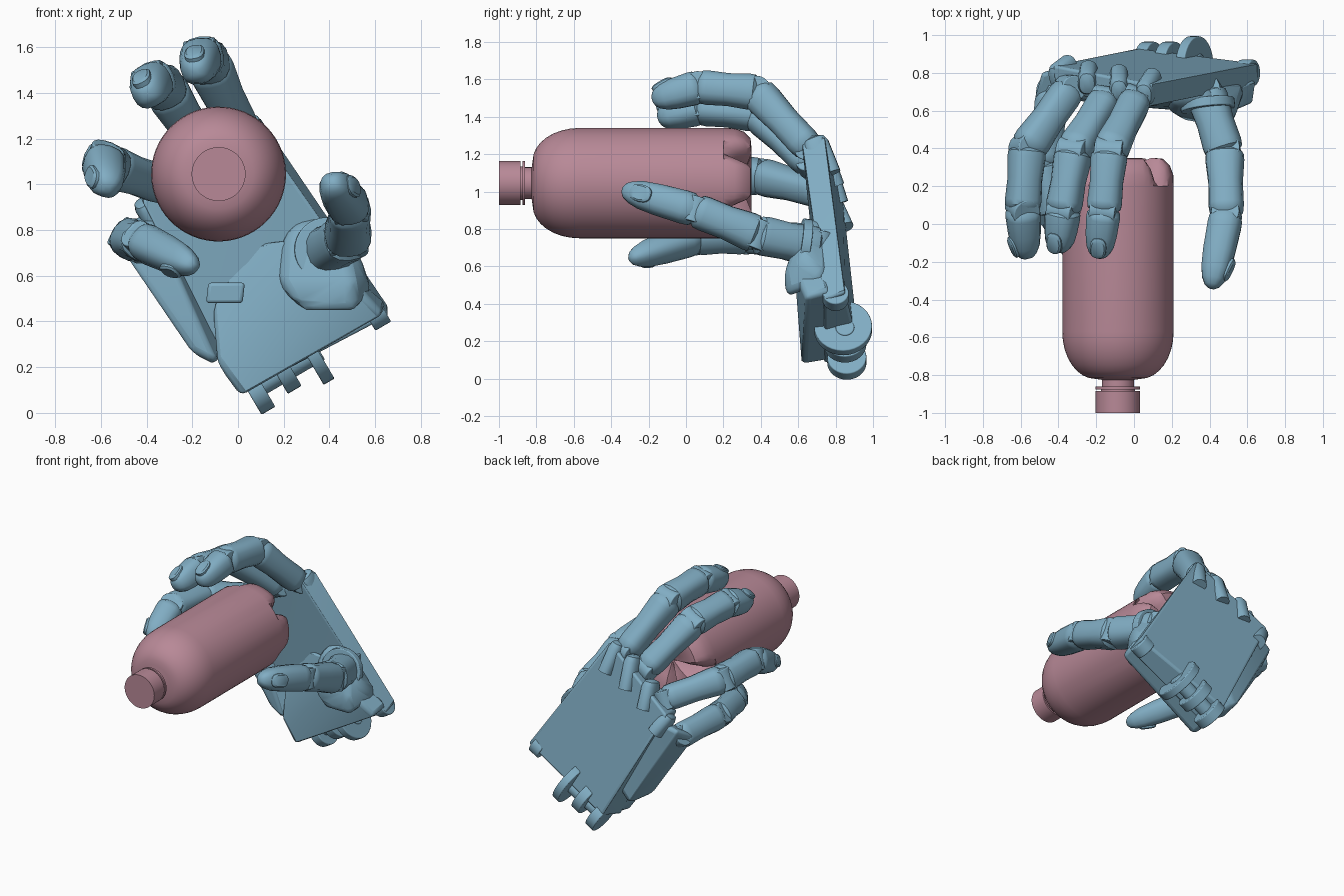
import bpy, bmesh
from math import sin, cos, pi, radians
from mathutils import Vector as V

if "Cube" in bpy.data.objects:
    bpy.data.objects.remove(bpy.data.objects["Cube"])


def material(name, color):
    m = bpy.data.materials.new(name)
    m.diffuse_color = color
    m.use_nodes = True
    m.node_tree.nodes["Principled BSDF"].inputs["Base Color"].default_value = m.diffuse_color
    return m


BLUE = material("hand_blue", (0.22, 0.42, 0.55, 1))
PINK = material("bottle_pink", (0.48, 0.25, 0.31, 1))


def finish(name, bm, mat, bevel=0, angle=35):
    bmesh.ops.recalc_face_normals(bm, faces=bm.faces)
    me = bpy.data.meshes.new(name)
    bm.to_mesh(me)
    bm.free()
    me.materials.append(mat)
    ob = bpy.data.objects.new(name, me)
    bpy.context.collection.objects.link(ob)
    if bevel:
        b = ob.modifiers.new("round", 'BEVEL')
        b.width, b.segments = bevel, 3
        b.limit_method, b.angle_limit = 'ANGLE', radians(25)
    bpy.ops.object.select_all(action='DESELECT')
    ob.select_set(True)
    bpy.context.view_layer.objects.active = ob
    bpy.ops.object.shade_smooth_by_angle(angle=radians(angle))
    return ob


def skin(rings):
    bm = bmesh.new()
    rows = [[bm.verts.new(p) for p in r] for r in rings]
    n = len(rows[0])
    for a, b in zip(rows, rows[1:]):
        for i in range(n):
            bm.faces.new((a[i], a[(i + 1) % n], b[(i + 1) % n], b[i]))
    bm.faces.new(rows[0])
    bm.faces.new(rows[-1])
    return bm


def hull(name, pts, bevel=0.02):
    bm = bmesh.new()
    for p in pts:
        bm.verts.new(p)
    res = bmesh.ops.convex_hull(bm, input=bm.verts[:])
    junk = [v for v in res["geom_interior"] if isinstance(v, bmesh.types.BMVert)]
    bmesh.ops.delete(bm, geom=junk, context='VERTS')
    bmesh.ops.dissolve_limit(bm, angle_limit=radians(4), verts=bm.verts[:], edges=bm.edges[:])
    return finish(name, bm, BLUE, bevel)


def section(c, s, n, rx, ry, count=16, power=0.8):
    # rounded-square cross-section
    out = []
    for i in range(count):
        a = 2 * pi * i / count
        f = lambda t: (abs(t) ** power) * (1 if t > 0 else -1)
        out.append(c + s * (rx * f(cos(a))) + n * (ry * f(sin(a))))
    return out


def frame(a, b, dorsal):
    u = (b - a).normalized()
    s = u.cross(V(dorsal)).normalized()
    return u, s, s.cross(u)


def disc(name, c, axis, r, h, count=32):
    c, u = V(c), V(axis).normalized()
    u, s, n = frame(c, c + u, (0, 1, 0.01))
    finish(name, skin([section(c + u * k, s, n, r, r, count, 1) for k in (-h / 2, h / 2)]), BLUE, 0.006)


BONE = [(-.02, .72), (.05, .97), (.14, 1), (.5, .93), (.86, 1), (.95, .97), (1.02, .72)]
TIP = [(-.03, .72), (.06, .97), (.15, 1), (.5, .97), (.74, .88), (.88, .7), (.96, .48), (1, .2)]


def finger(name, path, radii, dorsal):
    path = [V(p) for p in path]
    last = len(path) - 2
    for k in range(last + 1):
        a, b = path[k], path[k + 1]
        u, s, n = frame(a, b, dorsal)
        r0, r1 = radii[k], radii[k + 1]
        rings = []
        for t, f in (TIP if k == last else BONE):
            r = (r0 + (r1 - r0) * t) * f
            rings.append(section(a.lerp(b, t), s, n, r, r))
        finish(f"{name}_segment_{k + 1}", skin(rings), BLUE, angle=40)
        # hinge pin at the start of the segment
        disc(f"{name}_hinge_{k + 1}", a, s, r0 * .82, r0 * 1.5, 20)
    # nail
    r = radii[-1]
    c = a.lerp(b, .72) + n * r * .78
    un = (u - n * .25).normalized()
    nn = s.cross(un)
    rings = [section(c + nn * h, s, un, r * .55 * f, r * .75 * f) for h, f in ((-.02, 1), (.012, 1), (.02, .8))]
    finish(f"{name}_nail", skin(rings), BLUE)


# bottle: profile turned about y, with five grooves in the foot
X0, Z0, N = -0.085, 1.045, 60
profile = [(0.02, 0.28), (0.1, 0.32), (0.19, 0.35), (0.24, 0.345), (0.275, 0.31), (0.293, 0.26), (0.295, 0.2), (0.295, -0.57)]
profile += [(0.12 + 0.175 * cos(t * pi / 16), -0.57 - 0.25 * sin(t * pi / 16)) for t in range(1, 9)]
profile += [(0.085, -0.825), (0.085, -0.86), (0.118, -0.86), (0.118, -0.875), (0.09, -0.875), (0.09, -0.885),
            (0.118, -0.885), (0.118, -0.895), (0.118, -1.0)]
rings = []
for r, y in profile:
    ring = []
    for i in range(N):
        a = radians(38) + 2 * pi * i / N
        k = min(i % 12, 12 - i % 12)
        foot = y > 0.24 and r > 0.05
        dy = max(0, 1 - k / 2.5) * 0.11 if foot else 0
        rr = r * (1 - dy * 0.7)
        ring.append((X0 + rr * cos(a), y - dy, Z0 + rr * sin(a)))
    rings.append(ring)
finish("bottle", skin(rings), PINK, angle=30)

# fingers and thumb
finger("index", [(0.01, .66, 1.23), (-.13, .38, 1.53), (-.16, .07, 1.56), (-.185, -.18, 1.49)],
       [.085, .098, .092, .08], (-.15, 0, 1))
finger("middle", [(-.15, .66, 1.15), (-.32, .38, 1.42), (-.375, .07, 1.45), (-.40, -.15, 1.39)],
       [.085, .098, .092, .08], (-.4, 0, .9))
finger("ring", [(-.34, .72, 1.0), (-.565, .40, 1.08), (-.59, .08, 1.1), (-.57, -.18, .98)],
       [.085, .098, .092, .08], (-.85, 0, .35))
finger("little", [(-.43, .70, .74), (-.475, .32, .76), (-.42, .05, .75), (-.19, -.30, .64)],
       [.085, .09, .085, .075], (-.5, -.3, -.75))
finger("thumb", [(.38, .70, .70), (.48, .38, .77), (.49, .05, .90), (.41, -.34, 1.01)],
       [.11, .105, .092, .085], (.9, -.3, .2))

# palm back plate
C = V((0.85, 0, 0.5)).normalized()
hull("palm_plate", [(.09, .74, 1.30), (.66, .85, .46), (-.43, .84, .95), (.02, .93, .14),
                    (.07, .62, 1.26), (.66, .74, .42), (-.42, .70, .93), (.01, .74, .08)], 0.015)
# little-finger edge of the palm
hull("palm_edge", [(-.54, .66, .76), (-.50, .80, .84), (-.36, .84, .90), (-.36, .68, .82),
                   (-.20, .66, .26), (-.14, .86, .24), (-.05, .86, .35), (-.08, .64, .20)], 0.03)
# heel of the palm
hull("palm_heel", [(.01, .62, .07), (.64, .64, .43), (.66, .78, .47), (.02, .80, .10), (-.10, .63, .22),
                   (-.12, .70, .45), (.50, .58, .58), (.30, .62, .78), (.05, .70, .75)], 0.03)
# thumb mound with collar
hull("thumb_mound", [(.18, .59, .58), (.50, .52, .56), (.56, .62, .64), (.44, .62, .84), (.20, .64, .80),
                     (.26, .54, .44), (.52, .54, .44), (.60, .76, .52), (.15, .76, .60), (.3, .76, .88)], 0.05)
disc("thumb_collar", (.39, .63, .71), (.1, -.95, .15), .145, .05)
# raised tab on the palm
hull("palm_tab", [(x + k * .01, y, z) for x in (-.14, .02) for y in (.58, .72)
                  for k, z in ((0, .48), (1, .57))], 0.015)

# knuckle lugs along the top of the plate
for i, (a, b) in enumerate([((.10, .76, 1.09), (.05, .68, 1.29)), ((-.08, .78, 1.02), (-.08, .70, 1.24)),
                            ((-.24, .80, .93), (-.25, .74, 1.12)), ((-.34, .83, .80), (-.42, .77, .93))]):
    a, b = V(a), V(b)
    u, s, n = frame(a, b, (0, 1, 0))
    finish(f"knuckle_lug_{i + 1}", skin([section(a.lerp(b, t), s, n, .05 * f, .07 * f)
                                         for t, f in ((0, 1), (.8, 1), (.95, .8), (1, .4))]), BLUE)

# wrist discs and hinge pin
for i, (c, r, h) in enumerate([((.32, .84, .27), .155, .055), ((.19, .85, .20), .115, .07), ((.08, .86, .10), .105, .07),
                               ((.60, .80, .44), .07, .08)]):
    disc(f"wrist_disc_{i + 1}", c, C, r, h)
disc("wrist_pin", (.2, .85, .185), C, .05, .36)
